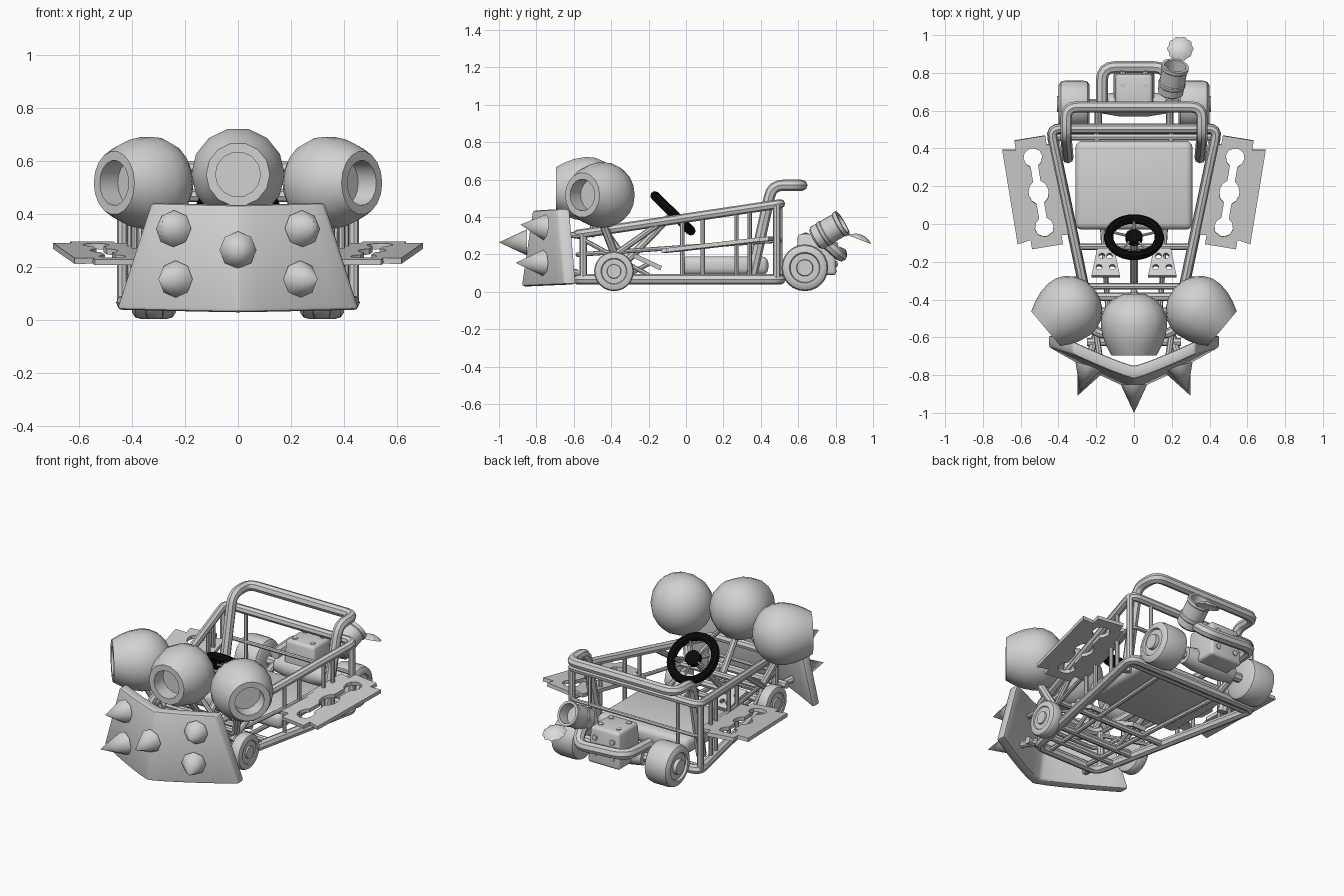
import bpy, bmesh, math
from mathutils import Vector

if "Cube" in bpy.data.objects:
    bpy.data.objects.remove(bpy.data.objects["Cube"])

def material(name, c):
    m = bpy.data.materials.new(name)
    m.diffuse_color = (c, c, c, 1)
    m.use_nodes = True
    m.node_tree.nodes["Principled BSDF"].inputs["Base Color"].default_value = m.diffuse_color
    return m

GREY, BLACK, PALE = material("grey metal", 0.64), material("black rubber", 0.003), material("pale flame", 0.72)

def add_mesh(name, bm, mat=GREY):
    bmesh.ops.recalc_face_normals(bm, faces=bm.faces)
    me = bpy.data.meshes.new(name)
    bm.to_mesh(me)
    bm.free()
    me.materials.append(mat)
    ob = bpy.data.objects.new(name, me)
    bpy.context.collection.objects.link(ob)
    return ob

def add_curve(name, paths, closed, mat, **props):
    cu = bpy.data.curves.new(name, 'CURVE')
    for key, value in props.items():
        setattr(cu, key, value)
    for pts in paths:
        sp = cu.splines.new('POLY')
        sp.points.add(len(pts) - 1)
        for p, co in zip(sp.points, pts):
            p.co = (*co, 1) if len(co) == 3 else (*co, 0, 1)
        sp.use_cyclic_u = closed
    cu.materials.append(mat)
    ob = bpy.data.objects.new(name, cu)
    bpy.context.collection.objects.link(ob)
    return ob

def tube(name, pts, r, closed=False, bend=0.05, mat=GREY):
    """Round pipe through points, with its corners bent."""
    P, out = [Vector(p) for p in pts], []
    for i, b in enumerate(P):
        if not closed and i in (0, len(P) - 1):
            out.append(b)
            continue
        a, c = P[i - 1], P[(i + 1) % len(P)]
        s, e = b + (a - b).normalized() * bend, b + (c - b).normalized() * bend
        for t in (0, .25, .5, .75, 1):
            out.append(s * (1 - t) ** 2 + b * 2 * t * (1 - t) + e * t * t)
    return add_curve(name, [out], closed, mat, dimensions='3D', bevel_depth=r,
                     bevel_resolution=2, use_fill_caps=True)

def plate(name, outlines, thick, loc, rot, mat=GREY):
    """Flat plate; outlines after the first are holes."""
    ob = add_curve(name, outlines, True, mat, dimensions='2D', fill_mode='BOTH', extrude=thick / 2)
    ob.location, ob.rotation_euler = loc, [math.radians(a) for a in rot]
    return ob

def lathe(name, profile, loc, direction, segs=20, mat=GREY):
    """Turn (radius, height) points around a direction."""
    bm = bmesh.new()
    vs = [bm.verts.new((r, 0, h)) for r, h in profile]
    es = [bm.edges.new(p) for p in zip(vs, vs[1:])]
    bmesh.ops.spin(bm, geom=vs + es, cent=(0, 0, 0), axis=(0, 0, 1), angle=2 * math.pi, steps=segs)
    bmesh.ops.remove_doubles(bm, verts=bm.verts, dist=1e-4)
    ob = add_mesh(name, bm, mat)
    ob.location = loc
    ob.rotation_euler = Vector(direction).to_track_quat('Z', 'Y').to_euler()
    return ob

def box(name, loc, size, bevel, taper=1.0):
    bm = bmesh.new()
    bmesh.ops.create_cube(bm, size=1)
    for v in bm.verts:
        k = taper if v.co.z > 0 else 1
        v.co = (v.co.x * size[0] * k, v.co.y * size[1] * k, v.co.z * size[2])
    bmesh.ops.bevel(bm, geom=bm.edges[:], offset=bevel, segments=3, profile=0.5, affect='EDGES')
    ob = add_mesh(name, bm)
    ob.location = loc
    return ob

def circle(x, y, r, n=12):
    return [(x + r * math.cos(i * math.tau / n), y + r * math.sin(i * math.tau / n)) for i in range(n)]

def rail_x(y): return 0.335 + 0.21 * y
def rail_z(y): return 0.395 + 0.15 * y
def mid_z(y): return 0.24 + 0.07 * y

# Frame loops, narrowing to the front
F, B = -0.58, 0.505
for name, zf, zb, r in (("lower_rail", .067, .067, .028), ("upper_rail", rail_z(F), rail_z(B), .025),
                        ("middle_rail", mid_z(F), mid_z(B), .012)):
    tube(name, [(-rail_x(F), F, zf), (rail_x(F), F, zf), (rail_x(B), B, zb), (-rail_x(B), B, zb)], r, True)
for s in (-1, 1):
    for y in (F + .03, -.02, .09, .27, .34, B - .02):
        r = .02 if y in (F + .03, B - .02) else .012
        tube("side_post", [(s * rail_x(y), y, .065), (s * rail_x(y), y, rail_z(y))], r)
    tube("diagonal_brace", [(s * .25, -.42, .17), (s * .3, -.15, .36)], .017)
    tube("front_brace", [(s * .22, -.55, .28), (s * .29, -.2, .09)], .012)
    tube("floor_beam", [(s * .13, F, .065), (s * .2, B, .065)], .014)
    tube("axle_arm", [(s * .19, B, .075), (s * .19, .64, .13)], .02)
    tube("rear_post", [(s * .3, B, .065), (s * .3, B, rail_z(B))], .012)
for y in (-.46, -.33, -.12, .46):
    tube("floor_crossbar", [(-rail_x(y), y, .065), (rail_x(y), y, .065)], .018)
tube("dash_bar", [(-rail_x(-.33), -.33, .22), (rail_x(-.33), -.33, .22)], .018)
tube("nose_bar", [(-.25, -.625, .11), (.25, -.625, .11)], .022)

# Roll bar over the back
tube("roll_bar", [(-.35, .35, .08), (-.36, .46, .57), (-.36, .62, .57),
                  (.36, .62, .57), (.36, .46, .57), (.35, .35, .08)], .03, bend=.06)

# Seat cushion
box("seat", (0, .205, .14), (.62, .47, .1), .035)

# Steering wheel with hub, spokes and column
C, N = Vector((0, -.07, .42)), Vector((0, .7, .72)).normalized()
U = Vector((0, N.z, -N.y))
ring = [C + Vector((math.cos(a), 0, 0)) * .135 + U * math.sin(a) * .135
        for a in [i * math.tau / 28 for i in range(28)]]
tube("steering_wheel", ring, .025, True, .008, BLACK)
lathe("steering_hub", [(0, -.03), (.045, -.02), (.045, .015), (0, .025)], C, N, 16, BLACK)
for i in range(5):
    a = math.tau * (i + .25) / 5
    tube("steering_spoke", [C, C + Vector((math.cos(a) * .13, 0, 0)) + U * math.sin(a) * .13], .007)
tube("steering_column", [C - N * .02, C - N * .37], .02)

# Pedals
for s in (-1, 1):
    holes = [circle(x, y, .016, 10) for x, y in ((-.035, -.03), (.035, -.03), (-.02, .035), (.02, .035))]
    plate("pedal", [[(-.075, -.08), (.075, -.08), (.045, .08), (-.045, .08)]] + holes,
          .025, (s * .15, -.205, .16), (-25, 0, 0))
    tube("pedal_arm", [(s * .15, -.2, .15), (s * .15, -.33, .08)], .012)

# Wheels and axles
def wheel(name, x, y, r, w):
    h = w / 2
    prof = [(0, -h), (r * .8, -h), (r * .95, -h * .85), (r, -h * .55), (r, h * .55), (r * .95, h * .85),
            (r * .8, h), (r * .66, h), (r * .62, h * .85), (r * .36, h * .85), (r * .34, h * 1.1), (0, h * 1.1)]
    for s in (-1, 1):
        lathe(name, prof, (s * x, y, r + .004), (s, 0, 0), 24)
    tube(name + "_axle", [(-x, y, r + .004), (x, y, r + .004)], r * .22)

wheel("front_wheel", .315, -.385, .106, .07)
wheel("rear_wheel", .317, .635, .125, .165)

# Engine with bolts
box("engine_block", (0, .695, .2), (.22, .22, .22), .018, .88)
for x in (-.06, .06):
    for z in (.15, .25):
        lathe("engine_bolt", [(.016, -.01), (.016, .008), (0, .012)], (x, .8, z), (0, 1, 0), 8)
    for y in (.64, .74):
        lathe("engine_bolt", [(.016, -.01), (.016, .004), (0, .008)], (x, y, .31), (0, 0, 1), 8)
lathe("axle_housing", [(0, -.17), (.05, -.17), (.065, -.08), (.065, .08), (.05, .17), (0, .17)],
      (0, .635, .13), (1, 0, 0), 16)

# Exhaust pipe and can
tube("exhaust_pipe", [(-.17, .6, .2), (-.17, .83, .21), (.17, .83, .19), (.18, .72, .29)], .032, bend=.07)
A = Vector((.03, .16, .094)).normalized()
lathe("exhaust_can", [(0, -.09), (.055, -.09), (.068, -.078), (.068, -.04), (.072, -.035), (.072, -.02), (.068, -.015),
                      (.068, .06), (.073, .065), (.073, .085), (.058, .085), (.054, .02), (0, .02)],
      (.205, .765, .327), A, 20)

# Domed, scalloped flame behind the can
flame = lathe("flame", [(0, .022), (.025, .019), (.05, .008), (.067, -.006), (.05, .003), (.025, .014), (0, .017)],
              (.245, .93, .285), (0, .38, 1), 40, PALE)
for v in flame.data.vertices:
    k = 1 + .05 * math.cos(10 * math.atan2(v.co.y, v.co.x))
    v.co.x, v.co.y = v.co.x * k, v.co.y * k

# Side blades with a slotted middle
def four_way(q):
    return (q + [(x, -y) for x, y in q[::-1]] + [(-x, -y) for x, y in q] + [(-x, y) for x, y in q[::-1]])

edge = four_way([(.083, .293), (.083, .243), (.154, .255)])
slot = four_way([(.012, .237), (.04, .22), (.05, .19), (.04, .158), (.02, .14), (.02, .06), (.042, .04), (.052, .012)])
for s in (-1, 1):
    plate("side_blade", [edge, slot], .022, (s * .505, .168, .252), (6.5, 0, -s * 9.3))

# Front plough, bent along the middle
bm = bmesh.new()
cols = []
for i in range(-6, 7):
    u = i / 6
    k = abs(u) ** 1.15
    yb, yt = -.88 + .23 * k, -.82 + .13 * k
    zb = .03 + .01 * k
    cols.append([bm.verts.new(p) for p in ((.455 * u, yb, zb), (.325 * u, yt, .435 + .008 * k),
                                           (.325 * u, yt + .07, .435 + .008 * k), (.455 * u, yb + .065, zb))])
for a, b in zip(cols, cols[1:]):
    for j in range(4):
        bm.faces.new((a[j], a[(j + 1) % 4], b[(j + 1) % 4], b[j]))
bm.faces.new(cols[0])
bm.faces.new(cols[-1])
plough = add_mesh("front_plough", bm)
bev = plough.modifiers.new("soft edges", 'BEVEL')
bev.width, bev.segments, bev.limit_method = .014, 2, 'ANGLE'
for s in (-1, 1):
    tube("plough_mount", [(s * .2, F, .1), (s * .24, -.72, .12)], .02)
    tube("plough_stay", [(s * .2, F, .3), (s * .18, -.71, .32)], .016)

# Round pods with open mouths, on struts
pod = [(0, -.165), (.06, -.156), (.11, -.13), (.15, -.09), (.172, -.04), (.176, .01), (.165, .07),
       (.146, .12), (.12, .168), (.085, .168), (.085, .08), (0, .08)]
lathe("centre_pod", pod, (0, -.527, .55), (0, -1, 0), 14)
tube("centre_pod_strut", [(0, -.5, .42), (0, -.36, .22)], .02)
for s in (-1, 1):
    lathe("side_pod", pod, (s * .338, -.447, .518), (s * .77, -.64, 0), 18)
    tube("side_pod_strut", [(s * .32, -.45, .38), (s * .25, -.38, .2)], .022)
    tube("pod_brace", [(s * .1, -.5, .42), (s * .21, -.5, .3)], .014)

# Bake curves to meshes and smooth the rounded parts
bpy.ops.object.select_all(action='SELECT')
bpy.context.view_layer.objects.active = plough
bpy.ops.object.convert(target='MESH')
bpy.ops.object.shade_smooth_by_angle(angle=math.radians(35))

# Smooth-sided spikes on the plough
def spike(base, tip):
    base, tip = Vector(base), Vector(tip)
    ob = lathe("spike", [(.07, 0), (0, (tip - base).length)], base, tip - base, 8)
    ob.data.shade_smooth()

spike((0, -.85, .265), (0, -1, .265))
for s in (-1, 1):
    spike((s * .243, -.755, .345), (s * .285, -.885, .36))
    spike((s * .235, -.765, .155), (s * .3, -.91, .155))
